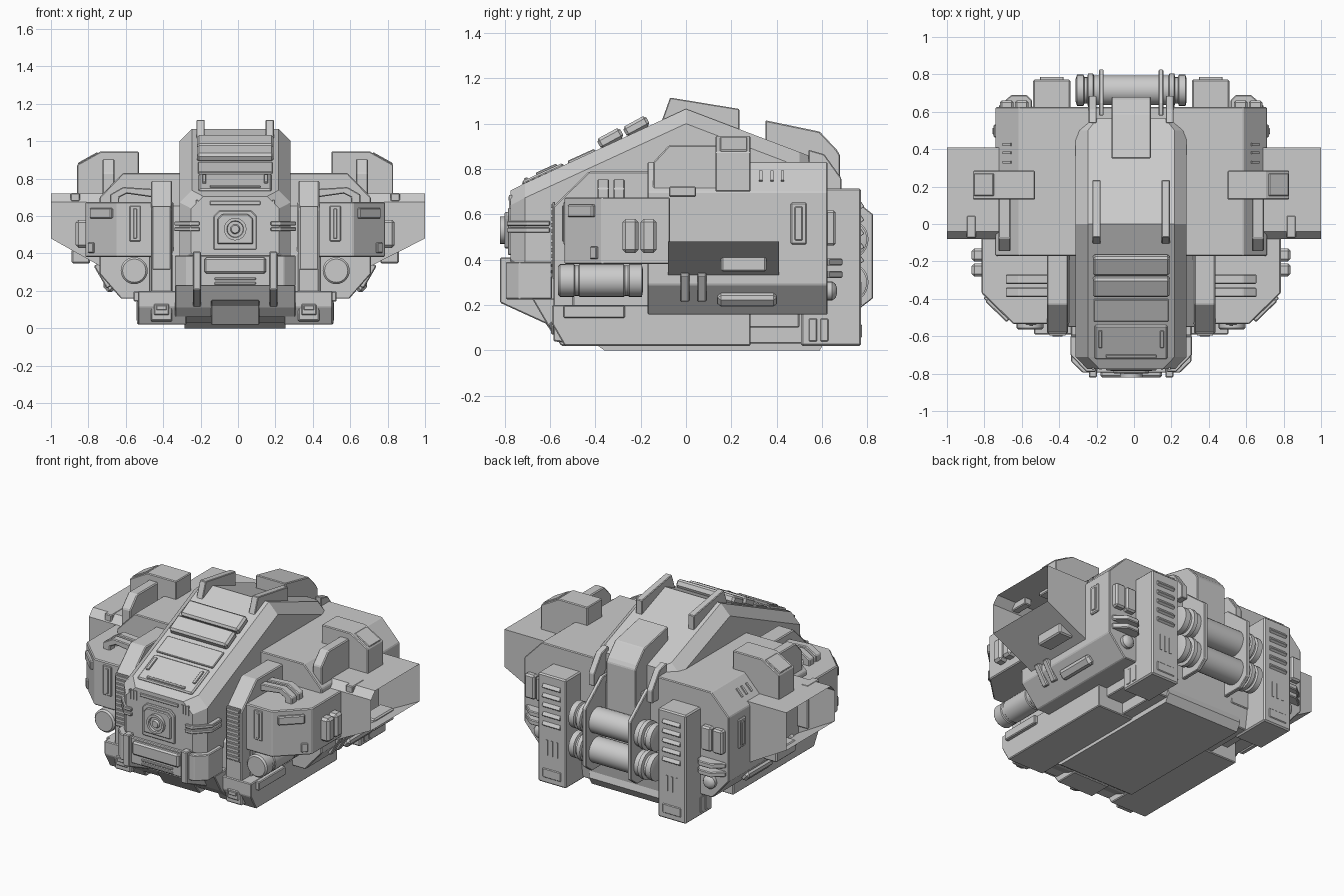
import bpy, bmesh
from math import radians, sin, cos, tau
from mathutils import Matrix, Euler, Vector

CX = -0.015  # symmetry plane of the hull


def at(axis, t, u, v):
    return {'x': (t, u, v), 'y': (u, t, v), 'z': (u, v, t)}[axis]


def finish(name, bm, bevel=0, mirror=False, limit=30, smooth=False):
    bmesh.ops.recalc_face_normals(bm, faces=bm.faces)
    me = bpy.data.meshes.new(name)
    bm.to_mesh(me)
    bm.free()
    ob = bpy.data.objects.new(name, me)
    bpy.context.collection.objects.link(ob)
    ob.location.x = CX
    if smooth:
        bpy.ops.object.select_all(action='DESELECT')
        bpy.context.view_layer.objects.active = ob
        ob.select_set(True)
        bpy.ops.object.shade_smooth_by_angle(angle=radians(35))
    if bevel:
        m = ob.modifiers.new('Bevel', 'BEVEL')
        m.width, m.segments = bevel, 1
        m.limit_method, m.angle_limit = 'ANGLE', radians(limit)
    if mirror:
        ob.modifiers.new('Mirror', 'MIRROR')
    return ob


def loft(name, rings, bevel=0, mirror=False, limit=30, smooth=False):
    bm = bmesh.new()
    rings = [[bm.verts.new(p) for p in ring] for ring in rings]
    n = len(rings[0])
    for p, q in zip(rings, rings[1:]):
        for k in range(n):
            bm.faces.new((p[k], p[(k + 1) % n], q[(k + 1) % n], q[k]))
    bm.faces.new(rings[0])
    bm.faces.new(rings[-1])
    return finish(name, bm, bevel, mirror, limit, smooth)


def prism(name, axis, pts, a, b, bevel=0.005, mirror=False, limit=30):
    return loft(name, [[at(axis, t, *p) for p in pts] for t in (a, b)], bevel, mirror, limit)


def lathe(name, axis, c, prof, mirror=False, n=28):
    # prof: (offset along axis, radius)
    return loft(name, [[Vector(c) + Vector(at(axis, t, r * cos(tau * k / n), r * sin(tau * k / n)))
                        for k in range(n)] for t, r in prof], 0, mirror, smooth=True)


def box(name, c, size, bevel=0.004, mirror=False, rot=(0, 0, 0)):
    bm = bmesh.new()
    r = Euler([radians(a) for a in rot]).to_matrix().to_4x4()
    bmesh.ops.create_cube(bm, size=1, matrix=Matrix.Translation(c) @ r @ Matrix.Diagonal((*size, 1)))
    return finish(name, bm, bevel, mirror)


# --- central hull (octagonal sections along y) and belly
def section(y, w, top, low):
    half = [(w - .03, low), (w, low + .03), (w, top - .065), (w - .065, top)]
    return [(x, y, z) for x, z in half] + [(-x, y, z) for x, z in reversed(half)]


loft('main_hull', [section(*s) for s in ((-.775, .235, .705, .375), (-.71, .297, .738, .33), (0, .297, 1.065, .33),
                                         (.50, .297, .875, .33), (.565, .245, .85, .33))])
prism('core_body', 'x', [(-.55, .4), (-.55, .08), (-.42, .03), (.6, .03), (.625, .2), (.625, .70), (-.1, .70)],
      -.34, .34)
prism('belly', 'x', [(-.43, .05), (-.36, 0), (.59, 0), (.62, .05), (.6, .12), (-.43, .12)], -.27, .27, 0)
prism('lower_skirt', 'x', [(-.59, .20), (-.59, .115), (-.535, .02), (.285, .02), (.285, .2)], .26, .52, mirror=True)
prism('skirt_core', 'x', [(-.50, .4), (-.50, .1), (.5, .1), (.5, .4)], .2, .46, mirror=True)
prism('chin_shelf', 'z', [(-.322, -.59), (-.322, -.735), (-.26, -.795), (.26, -.795), (.322, -.735), (.322, -.59)],
      .225, .39)
prism('chin_lower', 'x', [(-.68, .23), (-.61, .11), (-.56, .06), (-.4, .06), (-.4, .23)], -.322, .322)
prism('chin_prong', 'x', [(-.82, .41), (-.82, .21), (-.59, .105), (-.55, .105), (-.55, .41)], .183, .226, mirror=True)
prism('chin_step', 'x', [(-.67, .15), (-.62, .12), (-.55, .02), (-.4, .02), (-.4, .15)], -.13, .13)
box('bumper', (0, -.80, .335), (.33, .04, .085), .01)
for z in (.24, .265):
    box('chin_slat', (0, -.795, z), (.22, .014, .014), .003)
box('skirt_bar', (.525, -.405, .17), (.035, .27, .055), .005, True)

# --- nose face
prism('nose_plate', 'y', [(-.115, .42), (.115, .42), (.115, .60), (.085, .63), (-.085, .63), (-.115, .60)], -.785, -.7)
prism('nose_frame', 'y', [(-.095, .45), (.095, .45), (.095, .585), (.07, .61), (-.07, .61), (-.095, .585)], -.80, -.7)
lathe('nose_lens', 'y', (0, -.80, .53),
      [(.05, .06), (-.02, .06), (-.02, .045), (-.008, .042), (-.008, .026), (-.02, .02)])
box('nose_bar', (0, -.775, .67), (.27, .014, .022), .003)
for x in (.165, .185, .205):
    box('nose_vent', (x, -.774, .655), (.010, .012, .06), 0, True)
for z in (.53, .56):
    prism('nose_clip', 'z', [(.19, -.79), (.24, -.79), (.325, -.70), (.325, -.60), (.27, -.60), (.19, -.74)],
          z - .011, z + .011, .004, True)

# --- canopy slope
SL = 24.5


def slope(y, up=0):
    return (0, y - up * .41, 1.065 + .46 * y + up * .91)


for y in (-.21, -.325):
    box('canopy_slat', slope(y, .022), (.41, .115, .05), .012, rot=(SL + 4, 0, 0))
box('canopy_panel', slope(-.46, .002), (.40, .13, .016), .004, rot=(SL, 0, 0))
box('window_base', slope(-.63, .002), (.39, .20, .02), .008, rot=(SL, 0, 0))
box('window_lower_bar', slope(-.70, .013), (.27, .016, .014), .003, rot=(SL, 0, 0))
c = slope(-.61, .013)
box('window_handle', (.165, c[1], c[2]), (.02, .10, .016), .003, True, (SL, 0, 0))
prism('roof_rail', 'x', [(-.115, .99), (-.07, 1.115), (.235, 1.065), (.235, .94)], .163, .207, .004, True)
prism('rear_spine', 'x', [(.35, .90), (.35, 1.015), (.59, .965), (.665, .885), (.68, .86), (.68, .4), (.5, .4)],
      -.105, .105)
prism('rear_hook', 'x', [(.54, .80), (.54, .885), (.61, .865), (.685, .76), (.685, .68), (.60, .68)],
      .185, .227, .004, True)

# --- front pillars
prism('front_pillar', 'x', [(-.585, .04), (-.585, .635), (-.43, .788), (-.15, .788), (-.15, .1), (-.5, .03)],
      .337, .45, .006, True)
box('pillar_rib_track', (.394, -.583, .485), (.098, .012, .34), .003, True)
for i in range(12):
    box('pillar_rib', (.394, -.590, .333 + i * .0275), (.085, .012, .017), 0, True)
box('pillar_foot', (.394, -.588, .10), (.08, .014, .06), .005, True)
box('pillar_foot_cap', (.394, -.596, .11), (.055, .012, .025), .003, True)

# --- side bodies
prism('side_body', 'y', [(.2, .83), (.60, .83), (.725, .70), (.725, .29), (.61, .158), (.2, .158)],
      -.17, .625, .005, True)
prism('shoulder_fin', 'x', [(-.145, .5), (-.145, .83), (-.075, .905), (.15, .905), (.15, .5)], .645, .71, .006, True)
prism('shoulder_armour', 'y', [(.515, .945), (.72, .945), (.845, .875), (.845, .70), (.60, .70), (.515, .78)],
      .13, .285, .005, True)
box('armour_cap', (.785, .21, .904), (.12, .12, .02), .004, True, (0, 29, 0))
box('body_window_frame', (.726, .497, .56), (.02, .07, .185), .006, True)
box('body_window_pane', (.732, .497, .56), (.02, .035, .15), .004, True)
for y in (.33, .38, .425):
    box('roof_vent', (.662, y, .768), (.06, .014, .012), 0, True, (0, 46, 0))
box('undercut_bar', (.675, .27, .225), (.05, .26, .065), .015, True, (0, 41, 0))
for y in (-.005, .07):
    box('undercut_clip', (.70, y, .285), (.05, .04, .14), .006, True, (0, 30, 0))
box('wing_block', (.825, .255, .385), (.10, .20, .075), .008, True)

# --- open-ended wings, reaching slightly different distances
for s, w in ((1, 1.015), (-1, .985)):
    bm = bmesh.new()
    ring = [(-.08, 0), (-.08, .675), (-.04, .72), (.41, .72), (.41, 0)]
    inner = [bm.verts.new((s * .70, y, z or .32)) for y, z in ring]
    outer = [bm.verts.new((s * w, y, z or .48)) for y, z in ring]
    for i in range(5):
        j = (i + 1) % 5
        bm.faces.new((inner[i], inner[j], outer[j], outer[i]))
    finish('right_wing' if s > 0 else 'left_wing', bm)
box('wing_latch', (.855, -.015, .70), (.05, .12, .045), .005, True)

# --- front side pods
prism('front_pod', 'z', [(.33, -.535), (.63, -.535), (.80, -.37), (.80, -.07), (.33, -.07)], .38, .675, .006, True)
box('pod_slot_frame', (.535, -.535, .56), (.06, .010, .19), .004, True)
box('pod_slot', (.535, -.540, .56), (.02, .012, .16), .003, True)
box('pod_lamp', (.71, -.455, .615), (.16, .04, .055), .006, True, (0, 0, 44))
box('pod_latch', (.765, -.40, .43), (.04, .03, .055), .004, True, (0, 0, 44))
for y in (-.245, -.165):
    box('pod_side_pack', (.815, y, .505), (.075, .07, .15), .014, True)
for y in (-.295, -.365):
    prism('deck_handle', 'y', [(.44, .70), (.44, .745), (.60, .755), (.67, .715), (.67, .66), (.62, .66),
                               (.62, .70), (.58, .72)], y - .025, y + .025, .005, True)
lathe('pod_cannister', 'y', (.54, -.375, .308),
      [(-.19, .045), (-.19, .062), (-.18, .072), (-.12, .072), (-.115, .067), (-.10, .067), (-.095, .072),
       (.10, .072), (.105, .067), (.12, .067), (.125, .072), (.18, .072), (.185, .05)], True)

# --- rear towers
box('rear_tower', (.425, .64, .367), (.20, .265, .695), .008, True)
for i in range(5):
    box('tower_slat', (.425, .765, .40 + i * .06), (.125, .03, .034), .002, True, (35, 0, 0))
for x in (.39, .425, .46):
    box('tower_slot', (x, .770, .25), (.014, .012, .10), 0, True)
box('tower_foot', (.425, .770, .085), (.13, .014, .06), .005, True)
for y in (.56, .61):
    box('tower_side_vent', (.523, y, .09), (.012, .035, .10), .003, True)

# --- rear tanks with bracket plates
for z in (.49, .30):
    lathe('rear_tank', 'x', (0, .715, z),
          [(-.297, .06), (-.29, .083), (-.255, .083), (-.25, .07), (-.235, .07), (-.23, .09), (-.205, .09),
           (-.20, .08), (.20, .08), (.205, .09), (.23, .09), (.235, .07), (.25, .07), (.255, .083), (.29, .083),
           (.297, .06)])
prism('tank_bracket', 'x', [(.58, .74), (.65, .74), (.825, .60), (.825, .23), (.76, .18), (.58, .18)],
      .147, .172, .004, True)

# --- rear flank details
for x in (.585, .665):
    box('flank_pack', (x, .633, .54), (.072, .055, .155), .01, True)
for z in (.335, .39):
    prism('flank_handle', 'z', [(.53, .61), (.53, .66), (.56, .69), (.64, .69), (.71, .63), (.69, .60)],
          z - .016, z + .016, .005, True)
lathe('flank_knob', 'y', (.60, .635, .262), [(-.03, .042), (.01, .042), (.025, .030), (.03, .015)], True, 16)
